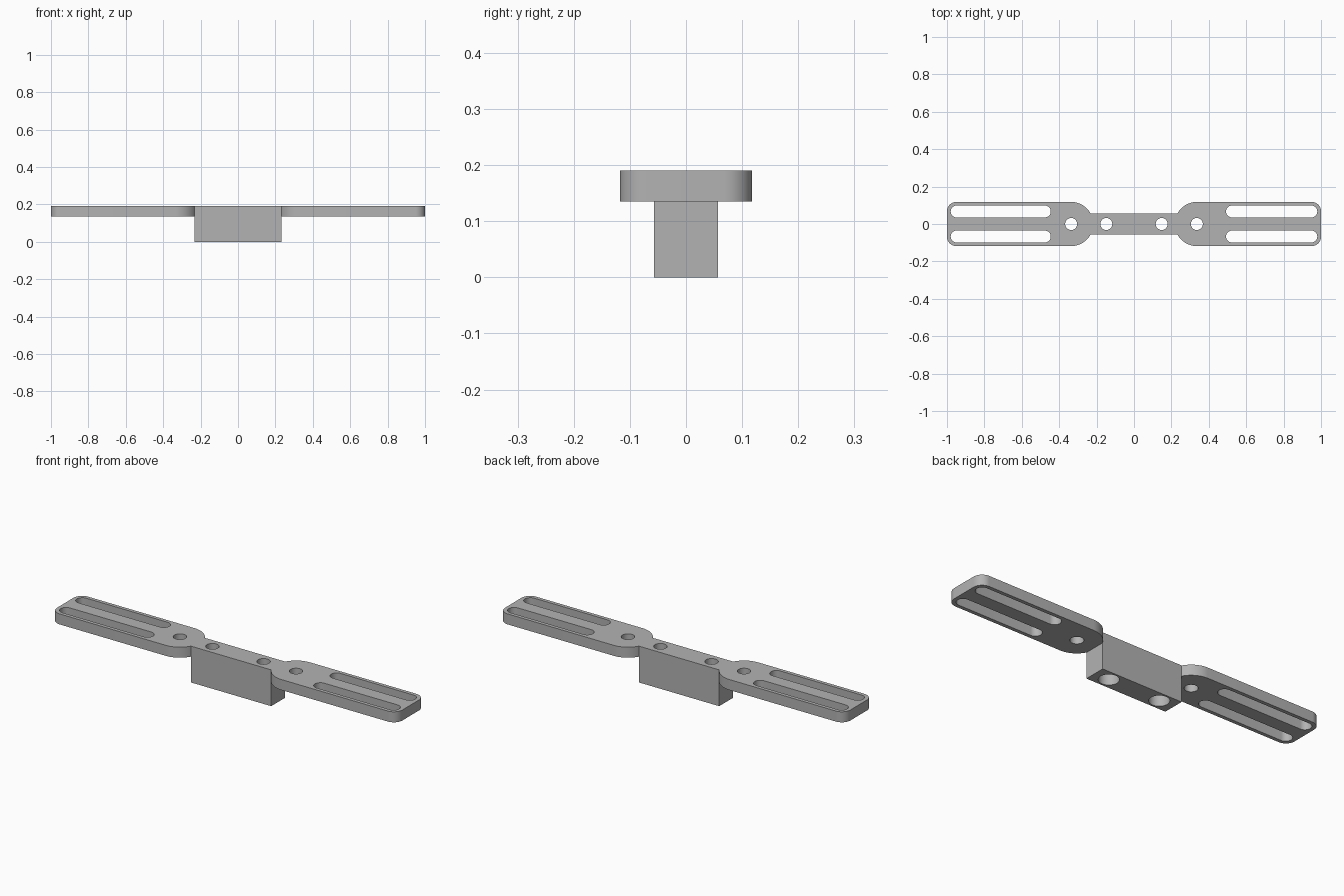
import bpy
import bmesh
from math import pi, cos, sin

TOP, ARM_BOTTOM = 0.19, 0.135
HALF_WIDTH, HOLE_R = 0.118, 0.032
BLOCK_X, BLOCK_Y = 0.232, 0.057
ARM_HOLE_X, BLOCK_HOLE_X, SLOT_Y = 0.336, 0.148, 0.067

if "Cube" in bpy.data.objects:
    bpy.data.objects.remove(bpy.data.objects["Cube"])

grey = bpy.data.materials.new("plain grey")
grey.use_nodes = True
colour = (0.45, 0.45, 0.45, 1)
grey.diffuse_color = colour
grey.node_tree.nodes["Principled BSDF"].inputs["Base Color"].default_value = colour


def arc(x, y, r, start, end, steps=16):
    """Points along an arc, angles in radians."""
    angles = [start + (end - start) * i / steps for i in range(steps + 1)]
    return [(x + r * cos(a), y + r * sin(a)) for a in angles]


def circle(x, y, r):
    return arc(x, y, r, 0, 2 * pi, 40)[:-1]


def prism(name, outline, low, high):
    """Extrude a flat outline from one height to another."""
    bm = bmesh.new()
    base = bm.faces.new([bm.verts.new((x, y, low)) for x, y in outline])
    grown = bmesh.ops.extrude_face_region(bm, geom=[base])["geom"]
    verts = [v for v in grown if isinstance(v, bmesh.types.BMVert)]
    bmesh.ops.translate(bm, verts=verts, vec=(0, 0, high - low))
    bmesh.ops.recalc_face_normals(bm, faces=bm.faces)
    mesh = bpy.data.meshes.new(name)
    bm.to_mesh(mesh)
    bm.free()
    mesh.materials.append(grey)
    obj = bpy.data.objects.new(name, mesh)
    bpy.context.collection.objects.link(obj)
    return obj


def combine(target, tool, operation):
    """Apply a boolean and discard the tool."""
    mod = target.modifiers.new(operation, "BOOLEAN")
    mod.operation, mod.solver, mod.object = operation, "EXACT", tool
    bpy.context.view_layer.objects.active = target
    bpy.ops.object.modifier_apply(modifier=mod.name)
    tool.hide_render = True
    bpy.data.objects.remove(tool)


# Central block
bracket = prism("mounting_bracket", [(-BLOCK_X, -BLOCK_Y), (BLOCK_X, -BLOCK_Y),
                                     (BLOCK_X, BLOCK_Y), (-BLOCK_X, BLOCK_Y)], 0, TOP)

for side, slot_inner in ((-1, 0.445), (1, 0.492)):
    # Arm with round inner end and rounded outer corners
    r = 0.05
    outline = (arc(ARM_HOLE_X, 0, HALF_WIDTH, pi / 2, 3 * pi / 2, 36)
               + arc(1 - r, r - HALF_WIDTH, r, -pi / 2, 0)
               + arc(1 - r, HALF_WIDTH - r, r, 0, pi / 2))
    arm = prism("arm", [(side * x, y) for x, y in outline], ARM_BOTTOM, TOP)
    combine(bracket, arm, "UNION")

    # Pair of long slots
    for y in (-SLOT_Y, SLOT_Y):
        slot = (arc(0.98 - HOLE_R, y, HOLE_R, -pi / 2, pi / 2)
                + arc(slot_inner + HOLE_R, y, HOLE_R, pi / 2, 3 * pi / 2))
        cutter = prism("slot_cutter", [(side * x, v) for x, v in slot], 0.1, 0.3)
        combine(bracket, cutter, "DIFFERENCE")

    # Arm hole, block hole and the wide recess below it
    for x, radius, low, high in ((ARM_HOLE_X, HOLE_R, 0.1, 0.3),
                                 (BLOCK_HOLE_X, HOLE_R, -0.1, 0.3),
                                 (BLOCK_HOLE_X, 0.048, -0.1, 0.13)):
        cutter = prism("hole_cutter", circle(side * x, 0, radius), low, high)
        combine(bracket, cutter, "DIFFERENCE")

# Smooth the curved walls, keep the edges sharp
bpy.ops.object.select_all(action="DESELECT")
bracket.select_set(True)
bpy.context.view_layer.objects.active = bracket
bpy.ops.object.shade_smooth_by_angle(angle=pi / 6)
